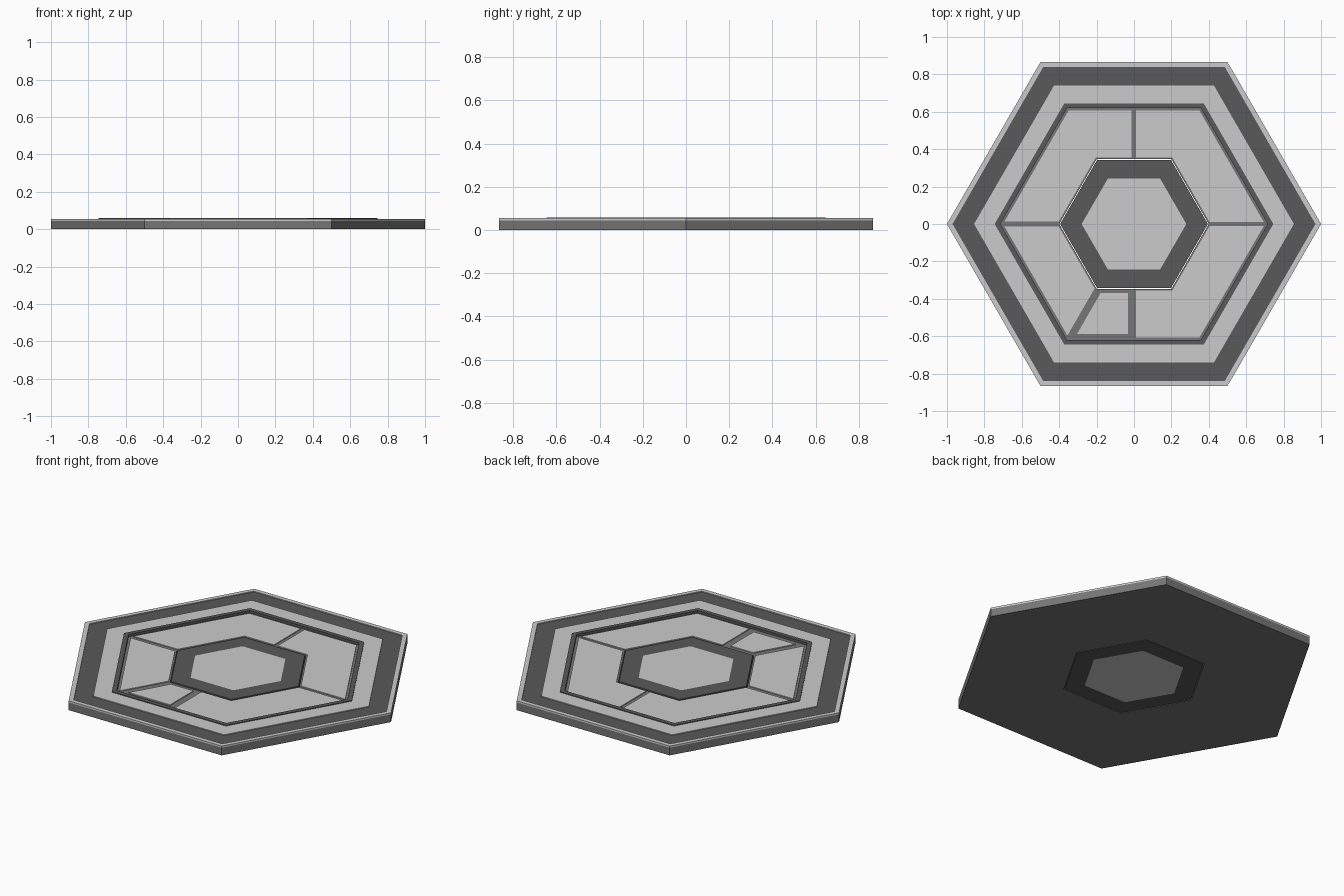
import bpy, bmesh
from math import cos, sin, pi, radians

if "Cube" in bpy.data.objects:
    bpy.data.objects.remove(bpy.data.objects["Cube"])


def material(name, v):
    m = bpy.data.materials.new(name)
    m.diffuse_color = (v, v, v, 1)
    m.use_nodes = True
    m.node_tree.nodes["Principled BSDF"].inputs["Base Color"].default_value = m.diffuse_color
    return m


LIGHT = material("light_grey", 0.8)
MID = material("mid_grey", 0.18)
DARK = material("dark_grey", 0.1)


def finish(bm, name, mat):
    bmesh.ops.recalc_face_normals(bm, faces=bm.faces)
    me = bpy.data.meshes.new(name)
    bm.to_mesh(me)
    bm.free()
    me.materials.append(mat)
    ob = bpy.data.objects.new(name, me)
    bpy.context.collection.objects.link(ob)
    return ob


def prism(name, pts, z0, z1, mat):
    bm = bmesh.new()
    f = bm.faces.new([bm.verts.new((x, y, z0)) for x, y in pts])
    top = bmesh.ops.extrude_face_region(bm, geom=[f], use_keep_orig=True)["geom"]
    bmesh.ops.translate(bm, vec=(0, 0, z1 - z0),
                        verts=[v for v in top if isinstance(v, bmesh.types.BMVert)])
    return finish(bm, name, mat)


def hexagon(r):
    return [(r * cos(i * pi / 3), r * sin(i * pi / 3)) for i in range(6)]


def hex_ring(name, r_out, r_in, z0, z1, mat):
    bm = bmesh.new()
    loops = [[bm.verts.new((x, y, z)) for x, y in hexagon(r)]
             for r, z in ((r_out, z0), (r_out, z1), (r_in, z1), (r_in, z0))]
    for k in range(4):
        a, b = loops[k], loops[(k + 1) % 4]
        for i in range(6):
            j = (i + 1) % 6
            bm.faces.new((a[i], a[j], b[j], b[i]))
    return finish(bm, name, mat)


def hex_radius(a, r):
    # Distance to a hexagon's edge at angle a degrees
    return r * cos(pi / 6) / cos(radians(a % 60 - 30))


def panel(name, a0, a1, r_in, r_out, gap0, gap1):
    # Floor panel between two spokes, each end moved in by a parallel gap
    def end(a, r, off):
        # intersection of the offset spoke with the hexagon edge inside the sector
        side = a + (1 if off > 0 else -1)
        n = radians((side // 60) * 60 + 30)
        d, p = radians(a), radians(a + 90)
        ox, oy = off * cos(p), off * sin(p)
        t = (r * cos(pi / 6) - ox * cos(n) - oy * sin(n)) / cos(d - n)
        return (ox + t * cos(d), oy + t * sin(d))

    def arc(r):
        mids = [a for a in range(0, 361, 60) if a0 < a < a1]
        return [end(a0, r, gap0)] + [
            (hex_radius(a, r) * cos(radians(a)), hex_radius(a, r) * sin(radians(a)))
            for a in mids] + [end(a1, r, -gap1)]

    return prism(name, arc(r_out) + arc(r_in)[::-1], 0.043, 0.050, LIGHT)


# Base slab with an open core
hex_ring("base_slab", 1.0, 0.40, 0, 0.045, MID)

# Centre column, visible above and below
hex_ring("core_ring", 0.395, 0.28, 0, 0.050, DARK)
prism("core_light", hexagon(0.28), 0, 0.050, LIGHT)

# Concentric bands
hex_ring("outer_rim", 1.0, 0.97, 0.045, 0.055, LIGHT)
hex_ring("dark_band", 0.97, 0.855, 0.043, 0.050, DARK)
hex_ring("light_band", 0.855, 0.745, 0.043, 0.055, LIGHT)
hex_ring("inner_wall", 0.745, 0.715, 0.043, 0.059, DARK)

# Floor panels between the spokes
for name, a0, a1, ri, ro, g0, g1 in (
        ("panel_back_right", 0, 90, 0.41, 0.70, 0.010, 0.010),
        ("panel_back_left", 90, 180, 0.41, 0.70, 0.013, 0.013),
        ("panel_left", 180, 240, 0.41, 0.70, 0.013, 0.010),
        ("panel_small", 240, 270, 0.427, 0.678, 0.030, 0.032),
        ("panel_front_right", 270, 360, 0.41, 0.70, 0.010, 0.010)):
    panel(name, a0, a1, ri, ro, g0, g1)
